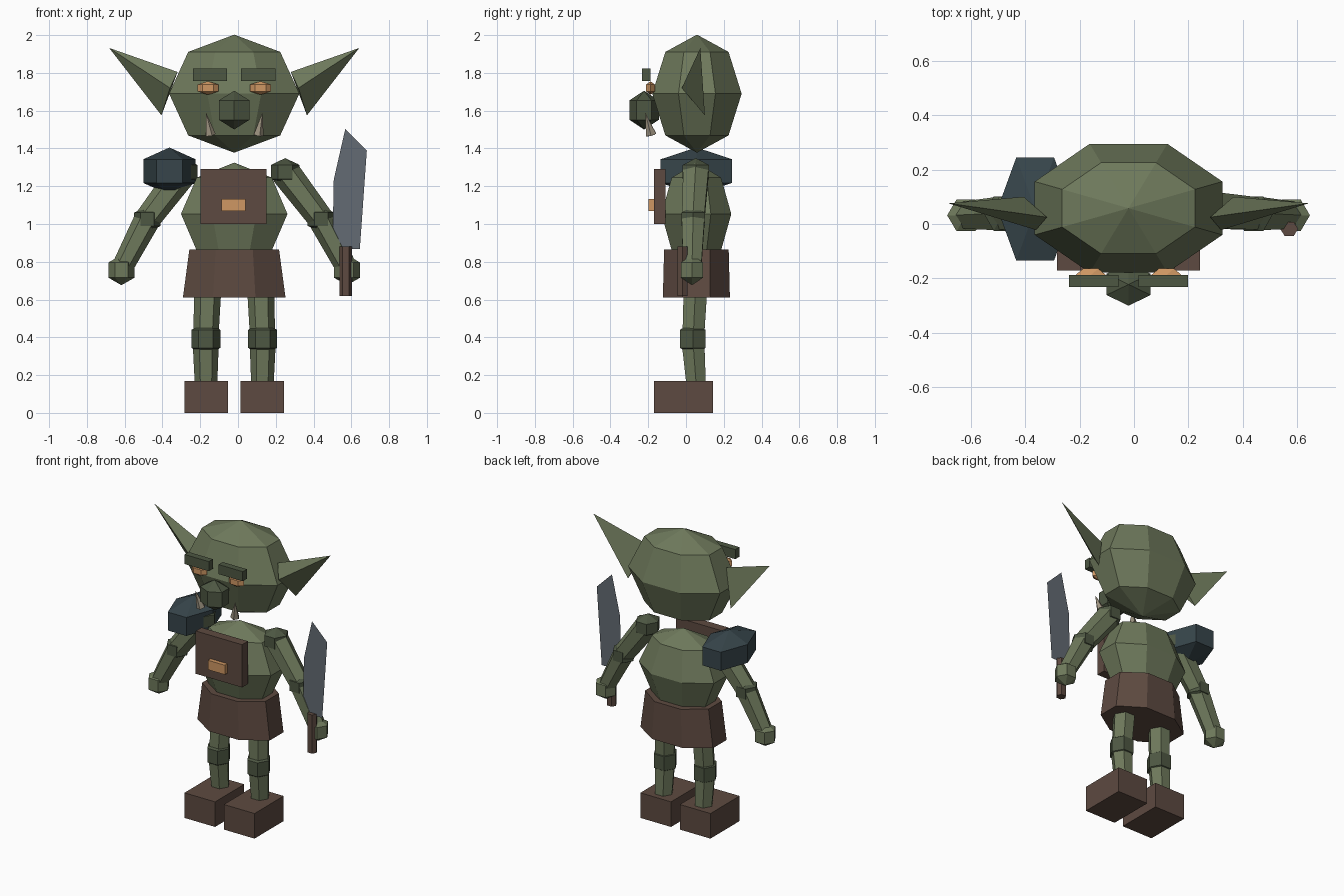
import bpy, bmesh, math
from mathutils import Vector, Matrix

if "Cube" in bpy.data.objects:
    bpy.data.objects.remove(bpy.data.objects["Cube"])

CX, CY = -0.02, 0.055      # body axis


def mat(name, col):
    m = bpy.data.materials.new(name)
    m.diffuse_color = (*col, 1)
    m.use_nodes = True
    m.node_tree.nodes["Principled BSDF"].inputs["Base Color"].default_value = m.diffuse_color
    return m


SKIN = mat("green skin", (0.155, 0.19, 0.105))
DARK = mat("dark green skin", (0.075, 0.095, 0.055))
BROWN = mat("brown leather", (0.11, 0.068, 0.052))
ORANGE = mat("orange brass", (0.62, 0.31, 0.125))
PAD = mat("blue black metal", (0.038, 0.060, 0.070))
STEEL = mat("grey steel", (0.125, 0.145, 0.172))
BONE = mat("bone", (0.36, 0.31, 0.23))


def finish(name, bm, m):
    bmesh.ops.recalc_face_normals(bm, faces=bm.faces)
    me = bpy.data.meshes.new(name)
    bm.to_mesh(me)
    bm.free()
    me.materials.append(m)
    ob = bpy.data.objects.new(name, me)
    bpy.context.collection.objects.link(ob)
    return ob


def lathe(name, m, profile, n, phase, xf):
    """Faceted rings from (z, rx, ry) entries; zero radius makes a point."""
    bm = bmesh.new()
    rings = []
    for z, rx, ry in profile:
        if rx == 0:
            rings.append([bm.verts.new(xf @ Vector((0, 0, z)))])
            continue
        rings.append([bm.verts.new(xf @ Vector((rx * math.cos(a), ry * math.sin(a), z)))
                      for a in (phase + 2 * math.pi * i / n for i in range(n))])
    for a, b in zip(rings, rings[1:]):
        for i in range(n):
            j = (i + 1) % n
            if len(a) == 1:
                bm.faces.new((a[0], b[j], b[i]))
            elif len(b) == 1:
                bm.faces.new((a[i], a[j], b[0]))
            else:
                bm.faces.new((a[i], a[j], b[j], b[i]))
    for r in (rings[0], rings[-1]):
        if len(r) > 2:
            bm.faces.new(r)
    return finish(name, bm, m)


def ball(name, m, c, r, n=6, rings=3, phase=0.0):
    prof = []
    for k in range(rings + 1):
        t = math.pi * k / rings
        s = math.sin(t) if 0 < k < rings else 0
        prof.append((-r[2] * math.cos(t), r[0] * s, r[1] * s))
    return lathe(name, m, prof, n, phase, Matrix.Translation(c))


def limb(name, m, a, b, ra, rb, n=6, phase=0.0):
    a, b = Vector(a), Vector(b)
    d = b - a
    z = d.normalized()
    y = Vector((0, 1, 0))
    x = y.cross(z).normalized()
    y = z.cross(x)
    xf = Matrix((x, y, z)).transposed().to_4x4()
    xf.translation = a
    return lathe(name, m, [(0, ra, ra), (d.length, rb, rb)], n, phase, xf)


def box(name, m, lo, hi):
    bm = bmesh.new()
    lo, hi = Vector(lo), Vector(hi)
    bmesh.ops.create_cube(bm, size=1, matrix=Matrix.Translation((lo + hi) / 2)
                          @ Matrix.Diagonal((*(hi - lo), 1)))
    return finish(name, bm, m)


E = math.pi / 8
H = math.pi / 6

# Head, torso and skirt: eight sides, flat side to the front
ball("head", SKIN, (CX, 0.058, 1.69), (0.373, 0.256, 0.3125), 8, 4, E)
ball("torso", SKIN, (CX, CY, 1.053), (0.305, 0.2, 0.272), 8, 4, E)
lathe("skirt", BROWN, [(0.61, 0.294, 0.192), (0.865, 0.257, 0.185)], 8, E,
      Matrix.Translation((CX, CY, 0)))

# Chest plate and buckle
box("chest_plate", BROWN, (-0.198, -0.17, 1.0), (0.15, -0.108, 1.29))
box("buckle", ORANGE, (-0.087, -0.198, 1.068), (0.04, -0.165, 1.132))

# Nose
ball("nose", DARK, (CX, -0.222, 1.603), (0.108, 0.09, 0.1025), 6, 3, H)

# Mirrored parts
for s, side in ((-1, "left"), (1, "right")):
    def P(x, y, z):
        return Vector((CX + s * x, y, z))

    def mbox(name, m, x0, x1, y0, y1, z0, z1):
        xs = sorted((CX + s * x0, CX + s * x1))
        box(f"{side}_{name}", m, (xs[0], y0, z0), (xs[1], y1, z1))

    # Ear: three-sided spike
    bm = bmesh.new()
    tip, a, b, c = [bm.verts.new(P(*p)) for p in (
        (0.662, 0.076, 1.932), (0.30, 0.025, 1.805), (0.34, -0.022, 1.72), (0.385, 0.1, 1.575))]
    for f in ((tip, a, b), (tip, b, c), (tip, c, a), (a, c, b)):
        bm.faces.new(f)
    finish(f"{side}_ear", bm, SKIN)

    # Face details
    mbox("brow", DARK, 0.037, 0.218, -0.232, -0.188, 1.757, 1.822)
    ball(f"{side}_eye", ORANGE, P(0.139, -0.188, 1.72), (0.065, 0.032, 0.036))
    t0, t1 = P(0.127, -0.185, 1.472), P(0.149, -0.215, 1.587)
    limb(f"{side}_tusk", BONE, t0, t1, 0.029, 0.001, 5)

    # Leg and foot
    ball(f"{side}_knee", DARK, P(0.15, 0.036, 0.392), (0.088, 0.09, 0.095))
    limb(f"{side}_thigh", SKIN, P(0.15, 0.038, 0.39), P(0.139, 0.052, 0.70), 0.066, 0.073)
    limb(f"{side}_shin", SKIN, P(0.149, 0.056, 0.12), P(0.151, 0.036, 0.39), 0.058, 0.07)
    mbox("foot", BROWN, 0.033, 0.263, -0.17, 0.142, 0, 0.17)

    # Arm and hand
    sh, el, ha = P(0.27, 0.052, 1.275), P(0.46, 0.038, 1.025), P(0.597, 0.032, 0.762)
    limb(f"{side}_upper_arm", SKIN, sh, el, 0.078, 0.068)
    limb(f"{side}_forearm", SKIN, el, ha, 0.07, 0.056)
    ball(f"{side}_elbow", DARK, el, (0.082, 0.084, 0.07))
    ball(f"{side}_shoulder", DARK, sh, (0.088, 0.094, 0.074))
    ball(f"{side}_hand", SKIN, ha - Vector((0, 0, 0.006)), (0.08, 0.078, 0.08))

# Shoulder pad on one side
ball("shoulder_pad", PAD, (-0.363, 0.055, 1.28), (0.16, 0.253, 0.125))

# Cleaver: hexagonal grip and thin flat blade
lathe("weapon_grip", BROWN, [(0.62, 0.033, 0.03), (0.882, 0.033, 0.03)], 6, 0,
      Matrix.Translation((0.57, -0.018, 0)))
bm = bmesh.new()
bm.faces.new([bm.verts.new((x, -0.018, z)) for x, z in (
    (0.5, 0.868), (0.645, 0.868), (0.682, 1.39), (0.568, 1.503), (0.507, 1.235))])
finish("weapon_blade", bm, STEEL)
